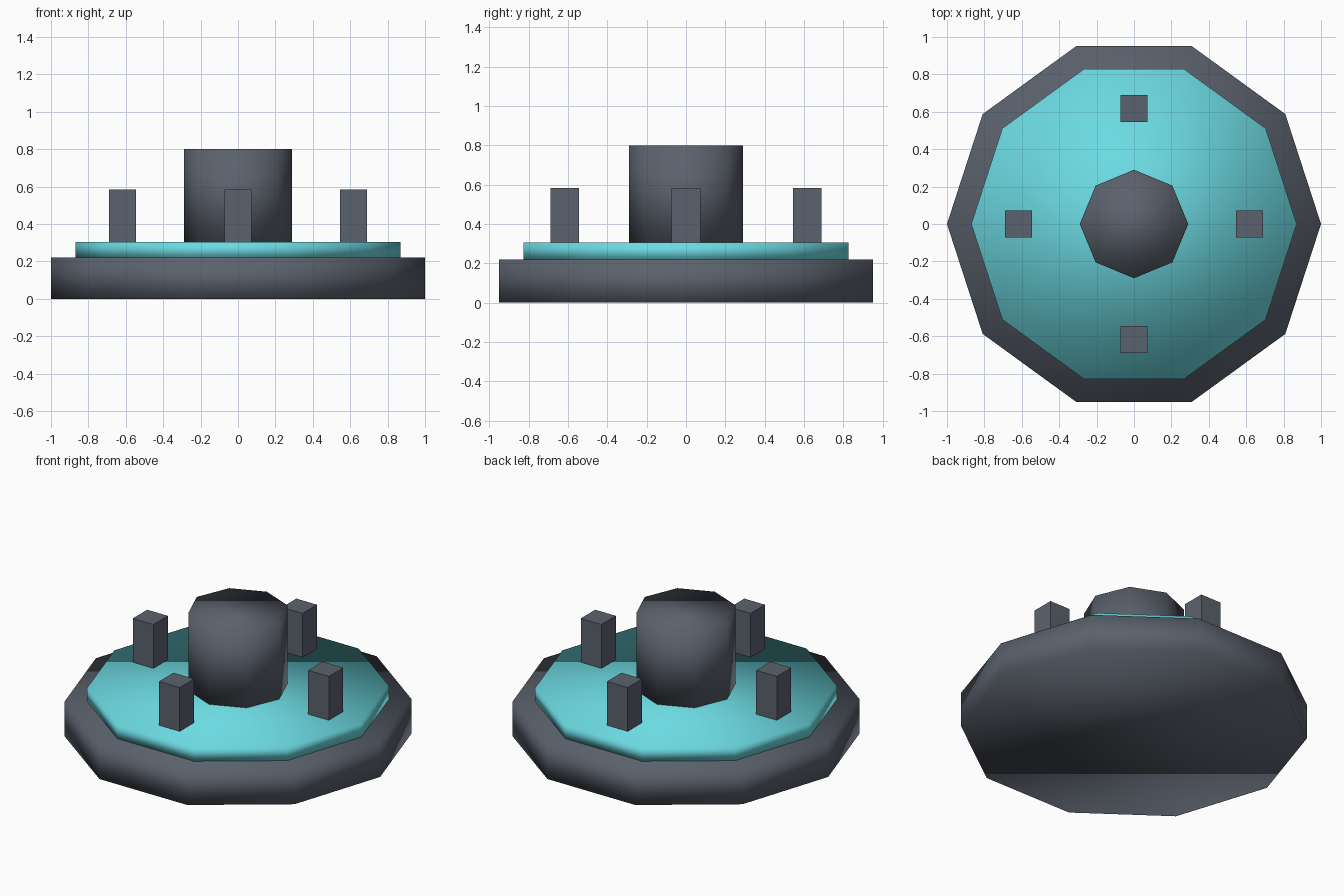
import bpy, bmesh, math
from mathutils import Matrix, Vector

if "Cube" in bpy.data.objects:
    bpy.data.objects.remove(bpy.data.objects["Cube"])


def material(name, rgb):
    m = bpy.data.materials.new(name)
    m.diffuse_color = (*rgb, 1.0)
    m.use_nodes = True
    m.node_tree.nodes["Principled BSDF"].inputs["Base Color"].default_value = m.diffuse_color
    return m


slate = material("slate grey", (0.105, 0.122, 0.153))
aqua = material("aqua", (0.15, 0.70, 0.76))


def add_object(name, bm, mat):
    me = bpy.data.meshes.new(name)
    bm.to_mesh(me)
    bm.free()
    me.materials.append(mat)
    ob = bpy.data.objects.new(name, me)
    bpy.context.collection.objects.link(ob)
    return ob


def prism(name, sides, radius, z0, z1, mat):
    """Upright prism with a corner on +x, soft shaded across every edge."""
    bm = bmesh.new()
    place = Matrix.Translation((0, 0, (z0 + z1) / 2)) @ Matrix.Rotation(math.pi / 2, 4, 'Z')
    bmesh.ops.create_cone(bm, cap_ends=True, segments=sides, radius1=radius,
                          radius2=radius, depth=z1 - z0, matrix=place)
    for f in bm.faces:
        f.smooth = True
    return add_object(name, bm, mat)


def block(name, x, y, z0, z1, width, mat):
    """Flat shaded square post."""
    bm = bmesh.new()
    place = (Matrix.Translation((x, y, (z0 + z1) / 2))
             @ Matrix.Diagonal(Vector((width, width, z1 - z0, 1))))
    bmesh.ops.create_cube(bm, size=1.0, matrix=place)
    return add_object(name, bm, mat)


# Stacked plinth, inset disc and central column
prism("base", 10, 1.0, 0.0, 0.22, slate)
prism("inset_disc", 10, 0.87, 0.22, 0.305, aqua)
prism("centre_column", 8, 0.29, 0.305, 0.80, slate)

# Four posts around the column
for i, side in enumerate(("right", "back", "left", "front")):
    a = i * math.pi / 2
    block(side + "_post", 0.617 * math.cos(a), 0.617 * math.sin(a),
          0.305, 0.584, 0.145, slate)
